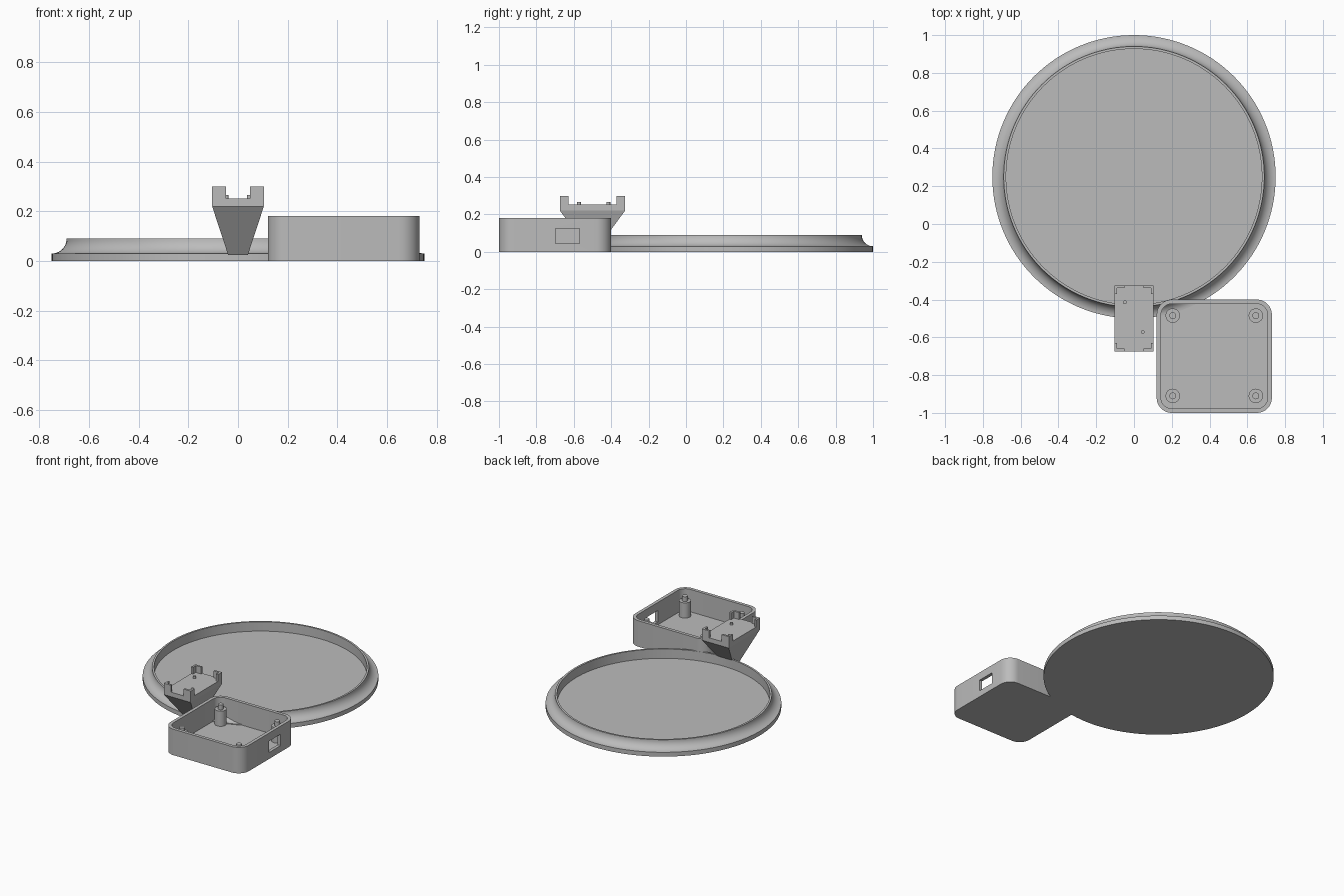
import bpy, bmesh
from math import pi, sin, cos, radians

if "Cube" in bpy.data.objects:
    bpy.data.objects.remove(bpy.data.objects["Cube"], do_unlink=True)

grey = bpy.data.materials.new("plain_grey")
grey.use_nodes = True
grey.diffuse_color = (0.5, 0.5, 0.5, 1)
grey.node_tree.nodes["Principled BSDF"].inputs["Base Color"].default_value = (0.5, 0.5, 0.5, 1)

FLOOR = 0.025


def finish(name, bm):
    """Turn a bmesh into a shaded, coloured object."""
    bmesh.ops.recalc_face_normals(bm, faces=bm.faces)
    mesh = bpy.data.meshes.new(name)
    bm.to_mesh(mesh)
    bm.free()
    mesh.materials.append(grey)
    obj = bpy.data.objects.new(name, mesh)
    bpy.context.collection.objects.link(obj)
    smooth(obj)
    return obj


def smooth(obj):
    bpy.ops.object.select_all(action="DESELECT")
    obj.select_set(True)
    bpy.context.view_layer.objects.active = obj
    bpy.ops.object.shade_smooth_by_angle(angle=radians(30))


def lathe(name, profile, centre, steps):
    """Spin an (r, z) profile that starts and ends on the axis."""
    bm = bmesh.new()
    verts = [bm.verts.new((r, 0, z)) for r, z in profile]
    edges = [bm.edges.new(pair) for pair in zip(verts, verts[1:])]
    bmesh.ops.spin(bm, geom=verts + edges, cent=(0, 0, 0), axis=(0, 0, 1),
                   angle=2 * pi, steps=steps, use_merge=True)
    bmesh.ops.remove_doubles(bm, verts=bm.verts, dist=1e-5)
    bmesh.ops.translate(bm, verts=bm.verts, vec=(*centre, 0))
    return finish(name, bm)


def loft(name, low, high, z0, z1):
    """Solid between two outlines with equal point counts."""
    bm = bmesh.new()
    a = [bm.verts.new((x, y, z0)) for x, y in low]
    b = [bm.verts.new((x, y, z1)) for x, y in high]
    bm.faces.new(a[::-1])
    bm.faces.new(b)
    n = len(a)
    for i in range(n):
        j = (i + 1) % n
        bm.faces.new((a[i], a[j], b[j], b[i]))
    return finish(name, bm)


def rect(x0, x1, y0, y1):
    return [(x0, y0), (x1, y0), (x1, y1), (x0, y1)]


def rounded(x0, x1, y0, y1, r, n=10):
    corners = [(x1 - r, y1 - r), (x0 + r, y1 - r), (x0 + r, y0 + r), (x1 - r, y0 + r)]
    return [(cx + r * cos(pi / 2 * (q + i / n)), cy + r * sin(pi / 2 * (q + i / n)))
            for q, (cx, cy) in enumerate(corners) for i in range(n + 1)]


def cut(target, cutter):
    mod = target.modifiers.new("cut", "BOOLEAN")
    mod.operation, mod.solver, mod.object = "DIFFERENCE", "EXACT", cutter
    bpy.context.view_layer.objects.active = target
    bpy.ops.object.modifier_apply(modifier=mod.name)
    bpy.data.objects.remove(cutter, do_unlink=True)


# Round dish: flat ledge, concave flare, thin upright lip, recessed floor
flare = [(0.75 - 0.06 * sin(t * pi / 20), 0.09 - 0.06 * cos(t * pi / 20)) for t in range(11)]
lathe("round_dish", [(0, 0), (0.75, 0), (0.75, FLOOR)] + flare
      + [(0.677, 0.09), (0.677, FLOOR), (0, FLOOR)], (0, 0.25), 128)

# Open box with rounded corners and a side window
outer = rounded(0.12, 0.73, -1.0, -0.4, 0.08)
inner = rounded(0.143, 0.707, -0.977, -0.423, 0.057)
box = loft("open_box", outer, outer, 0, 0.182)
cut(box, loft("cavity_cutter", inner, inner, FLOOR, 0.3))
opening = rect(0.68, 0.8, -0.697, -0.57)
cut(box, loft("window_cutter", opening, opening, 0.045, 0.125))
smooth(box)

# Stepped mounting posts inside the box
for x, side in ((0.205, "right"), (0.645, "left")):
    for y, end in ((-0.91, "front"), (-0.485, "back")):
        lathe(f"mounting_post_{end}_{side}",
              [(0, 0.02), (0.038, 0.02), (0.038, 0.132), (0.018, 0.132), (0.018, 0.165), (0, 0.165)],
              (x, y), 32)

# Tapered bracket and its platform
MID = -0.5
HX, HY = 0.104, 0.174
top = rect(-HX, HX, MID - HY, MID + HY)
loft("tapered_bracket", rect(-0.04, 0.04, MID - 0.03, MID + 0.03), top, FLOOR, 0.22)
loft("bracket_platform", top, top, 0.22, 0.252)

# L-shaped corner clips
for sx, side in ((-1, "right"), (1, "left")):
    for sy, end in ((-1, "front"), (1, "back")):
        t, lx, ly = 0.014, 0.055, 0.045
        shape = [(HX, HY), (HX - lx, HY), (HX - lx, HY - t), (HX - t, HY - t),
                 (HX - t, HY - ly), (HX, HY - ly)]
        pts = [(sx * x, MID + sy * y) for x, y in shape]
        loft(f"corner_clip_{end}_{side}", pts, pts, 0.25, 0.3)

# Two locating pins on the platform
for name, spot in (("back", (-0.048, -0.415)), ("front", (0.046, -0.572))):
    lathe(f"locating_pin_{name}", [(0, 0.24), (0.01, 0.24), (0.01, 0.266), (0, 0.266)], spot, 20)
